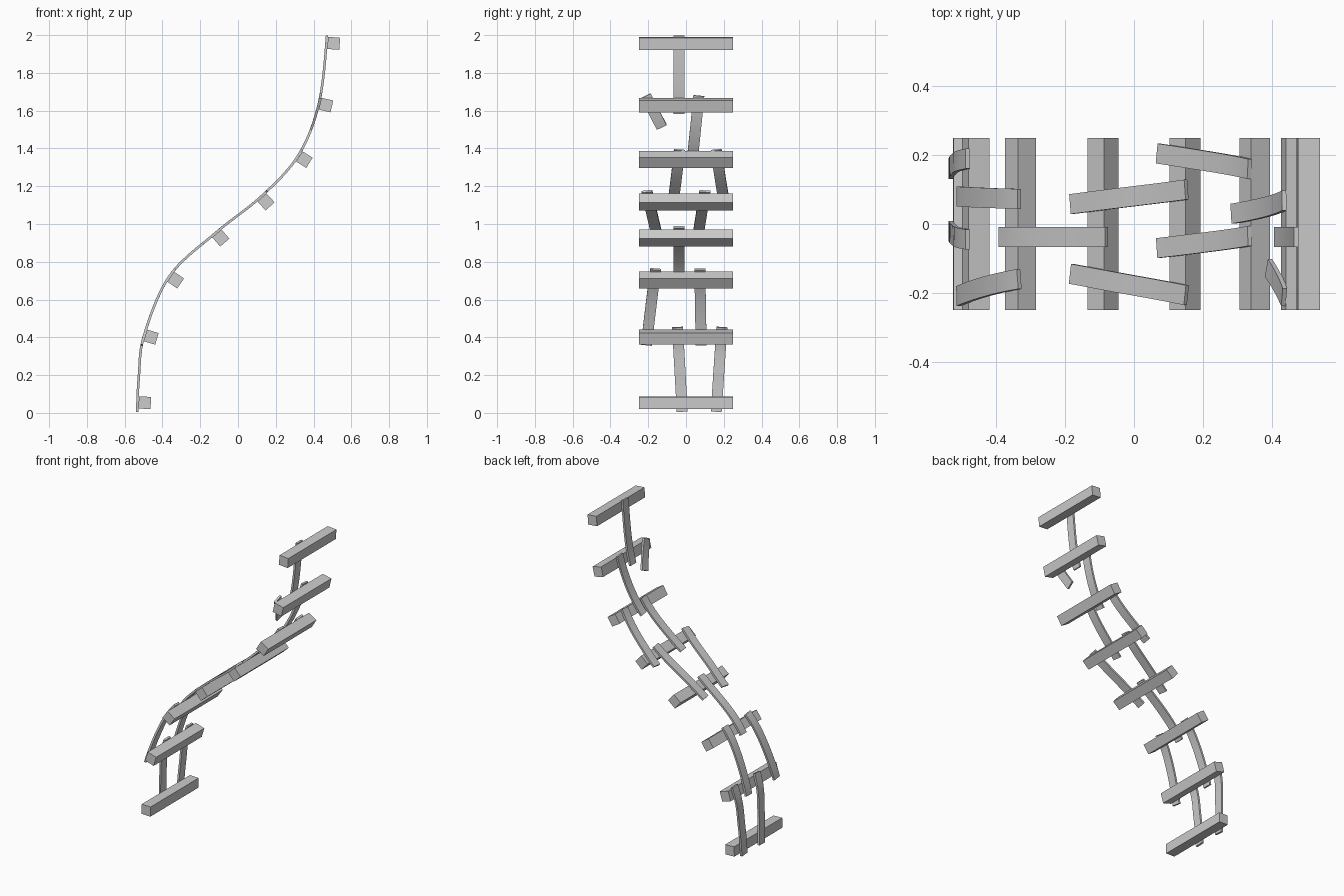
import bpy, bmesh
from mathutils import Vector

if "Cube" in bpy.data.objects:
    bpy.data.objects.remove(bpy.data.objects["Cube"])

HALF_W, THICK, RUNG, LENGTH = 0.029, 0.013, 0.064, 0.5

# Side profile (x, z) of the outer slat surface
KEYS = [Vector(p) for p in [(-.54, -.2), (-.54, 0), (-.531, .2), (-.503, .414), (-.367, .729), (-.12, .96),
                            (.118, 1.15), (.313, 1.365), (.422, 1.64), (.465, 2), (.47, 2.2)]]


def spline(a, b, c, d, t):
    return 0.5 * (2 * b + (c - a) * t + (2 * a - 5 * b + 4 * c - d) * t * t + (3 * b - a - 3 * c + d) * t ** 3)


pts = []
ext = [2 * KEYS[0] - KEYS[1]] + KEYS + [2 * KEYS[-1] - KEYS[-2]]
for i in range(len(KEYS) - 1):
    pts += [spline(*ext[i:i + 4], k / 16) for k in range(16)]
arc = [0.0]
for p, q in zip(pts, pts[1:]):
    arc.append(arc[-1] + (q - p).length)


def arc_at_z(z):
    for i in range(len(pts) - 1):
        if pts[i + 1].y >= z:
            f = (z - pts[i].y) / (pts[i + 1].y - pts[i].y)
            return arc[i] + f * (arc[i + 1] - arc[i])


def point(s):
    for i in range(len(pts) - 1):
        if arc[i + 1] >= s:
            return pts[i].lerp(pts[i + 1], (s - arc[i]) / (arc[i + 1] - arc[i]))


def frame(s):
    """Position, tangent and inward normal of the profile at arc length s."""
    t = (point(s + .02) - point(s - .02)).normalized()
    return point(s), t, Vector((t.y, -t.x))


def make_object(name, sections):
    """Loft a closed solid through four-cornered sections."""
    bm = bmesh.new()
    rings = [[bm.verts.new(c) for c in sec] for sec in sections]
    for a, b in zip(rings, rings[1:]):
        for j in range(4):
            bm.faces.new((a[j], a[(j + 1) % 4], b[(j + 1) % 4], b[j]))
    bm.faces.new(rings[0])
    bm.faces.new(rings[-1])
    bmesh.ops.recalc_face_normals(bm, faces=bm.faces)
    mesh = bpy.data.meshes.new(name)
    bm.to_mesh(mesh)
    bm.free()
    ob = bpy.data.objects.new(name, mesh)
    bpy.context.collection.objects.link(ob)
    return ob


# Square rungs resting against the inside of the slats
for i, z in enumerate([.055, .414, .729, .96, 1.15, 1.365, 1.64, 1.96]):
    p, t, n = frame(arc_at_z(z))
    h = RUNG / 2
    corners = [p + n * d + t * u for d, u in
               [(THICK, -h), (THICK + RUNG, -h), (THICK + RUNG, h), (THICK, h)]]
    make_object(f"rung_{i + 1}", [[(c.x, y, c.y) for c in corners] for y in (-LENGTH / 2, LENGTH / 2)])

# Thin slats bent along the profile: start z, start y, end z, end y
SLATS = [
    (.006, -.02, .455, -.045), (.006, .16, .455, .19),
    (.36, -.21, .765, -.16), (.36, .08, .765, .073),
    (.685, -.038, .99, -.038),
    (.905, -.145, 1.178, -.207), (.905, .058, 1.178, .10),
    (1.105, -.07, 1.395, -.035), (1.105, .205, 1.395, .16),
    (1.32, .03, 1.68, .068),
    (1.515, -.128, 1.68, -.213),   # snapped-off slat
    (1.585, -.038, 1.998, -.038),
]
for i, (z0, y0, z1, y1) in enumerate(SLATS):
    a, b = Vector((arc_at_z(z0), y0)), Vector((arc_at_z(z1), y1))
    d = (b - a).normalized()
    side = Vector((-d.y, d.x)) * HALF_W
    sections = []
    for k in range(17):
        c = a.lerp(b, k / 16)
        sec = []
        for sgn, depth in [(-1, 0), (1, 0), (1, THICK), (-1, THICK)]:
            e = c + side * sgn
            p, t, n = frame(e.x)
            q = p + n * depth
            sec.append((q.x, e.y, q.y))
        sections.append(sec)
    ob = make_object(f"slat_{i + 1}", sections)
    bpy.context.view_layer.objects.active = ob
    ob.select_set(True)
    bpy.ops.object.shade_smooth_by_angle()
    ob.select_set(False)
